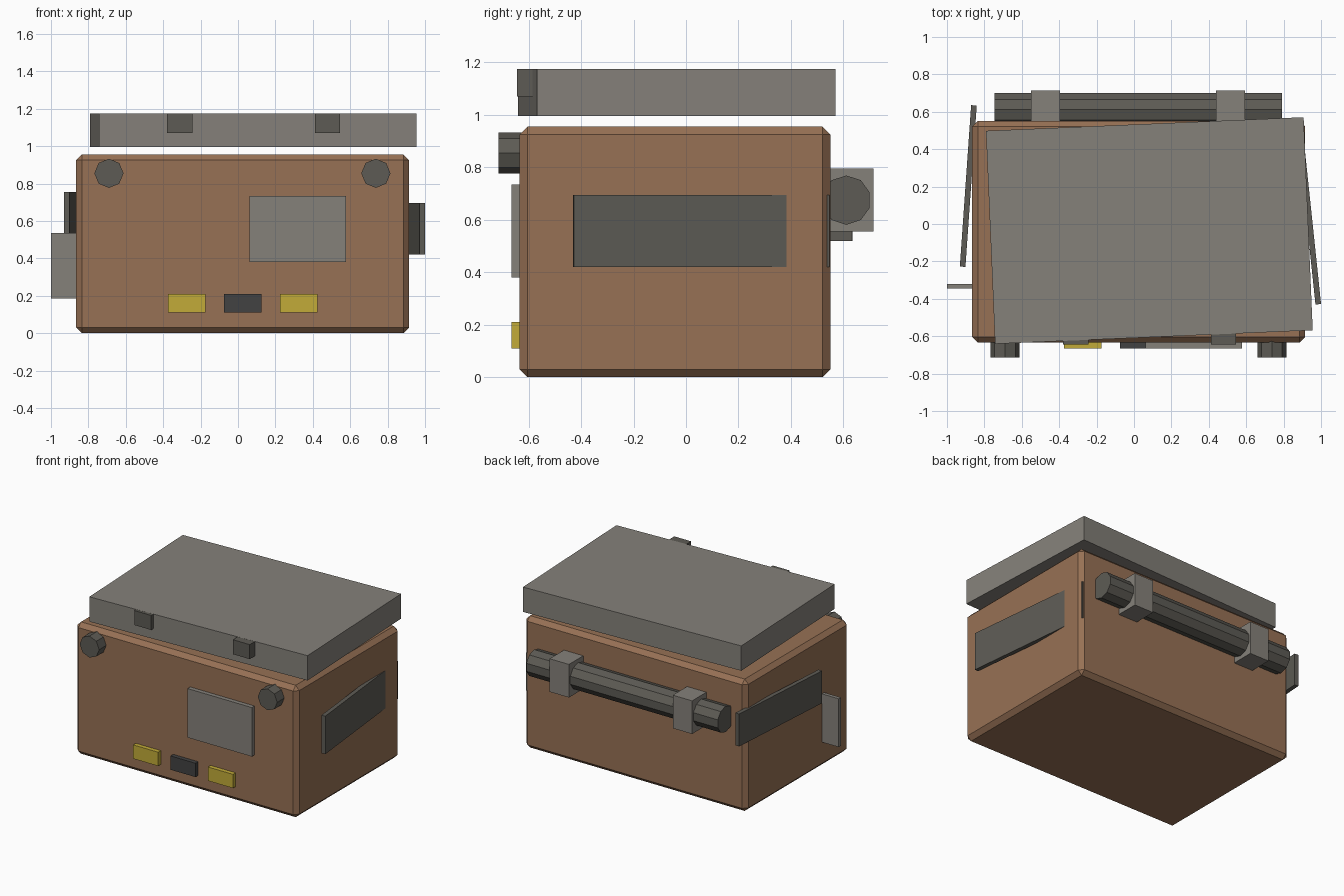
import bpy
from math import radians, pi

if "Cube" in bpy.data.objects:
    bpy.data.objects.remove(bpy.data.objects["Cube"])


def material(name, rgb):
    m = bpy.data.materials.new(name)
    m.diffuse_color = (*rgb, 1)
    m.use_nodes = True
    m.node_tree.nodes["Principled BSDF"].inputs["Base Color"].default_value = m.diffuse_color
    return m


BROWN = material("brown", (0.31, 0.165, 0.09))
GREY = material("grey", (0.235, 0.22, 0.195))
DARK = material("dark_grey", (0.11, 0.105, 0.09))
BLACK = material("black", (0.055, 0.055, 0.055))
YELLOW = material("yellow", (0.54, 0.41, 0.04))


def box(name, centre, size, mat, turn=0):
    bpy.ops.mesh.primitive_cube_add(size=1, location=centre, rotation=(0, 0, radians(turn)))
    ob = bpy.context.object
    ob.name = name
    ob.scale = size
    bpy.ops.object.transform_apply(location=False, rotation=False, scale=True)
    ob.data.materials.append(mat)
    return ob


def cylinder(name, centre, radius, length, sides, rotation, mat):
    bpy.ops.mesh.primitive_cylinder_add(vertices=sides, radius=radius, depth=length,
                                        location=centre, rotation=rotation)
    ob = bpy.context.object
    ob.name = name
    ob.data.materials.append(mat)
    return ob


# Chamfered main body
body = box("body", (0.025, -0.0415, 0.4775), (1.78, 1.185, 0.955), BROWN)
bevel = body.modifiers.new("chamfer", "BEVEL")
bevel.width = 0.03
bevel.segments = 1

# Slightly twisted lid hovering over the body, with two latches
box("lid", (0.082, -0.035, 1.085), (1.70, 1.14, 0.18), GREY, 2.45)
for x in (-0.312, 0.478):
    box("lid_latch", (x, -0.615, 1.122), (0.135, 0.06, 0.105), DARK)

# Front knobs, panel and lamps
for x in (-0.69, 0.737):
    cylinder("knob", (x, -0.665, 0.855), 0.078, 0.10, 8, (pi / 2, 0, 0), DARK)
box("front_panel", (0.319, -0.645, 0.557), (0.515, 0.04, 0.355), GREY)
for x, mat in ((-0.275, YELLOW), (0.025, BLACK), (0.325, YELLOW)):
    box("lamp", (x, -0.645, 0.16), (0.20, 0.04, 0.10), mat)

# Crooked side plates and the fin sticking out on the left
box("right_plate", (0.934, 0.058, 0.5575), (0.03, 0.98, 0.275), DARK, 6)
box("left_plate", (-0.886, 0.203, 0.6375), (0.03, 0.865, 0.235), DARK, -4)
box("left_fin", (-0.92, -0.333, 0.36), (0.16, 0.026, 0.35), GREY)

# Rear roll held by two brackets
cylinder("rear_roll", (0.0225, 0.611, 0.675), 0.094, 1.535, 10, (pi / 2, 0, pi / 2), DARK)
for x in (-0.472, 0.515):
    box("roll_bracket", (x, 0.625, 0.675), (0.155, 0.18, 0.24), GREY)
